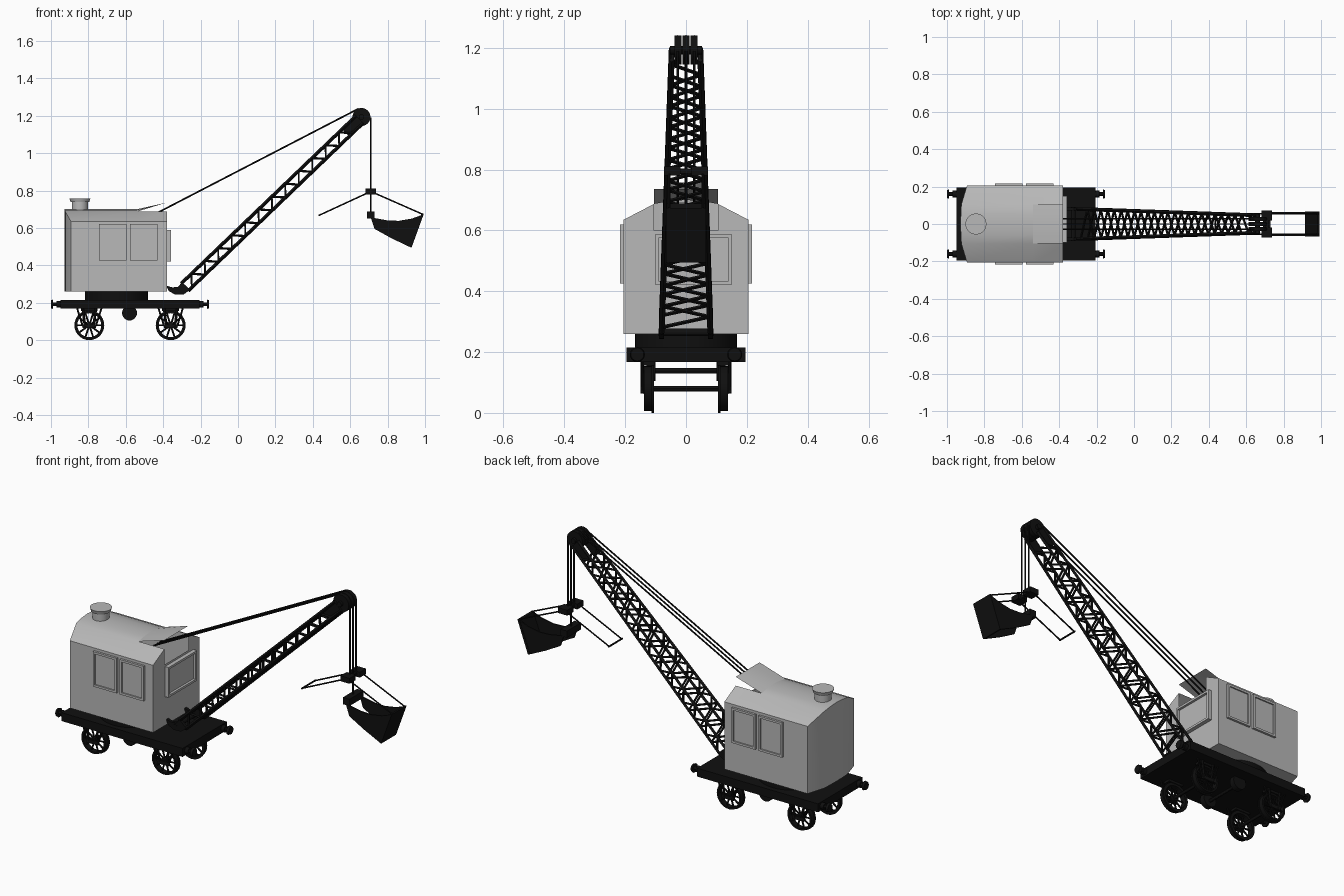
import bpy, bmesh, math
from mathutils import Vector, Matrix

if "Cube" in bpy.data.objects:
    bpy.data.objects.remove(bpy.data.objects["Cube"])


def material(name, rgb):
    m = bpy.data.materials.new(name)
    m.diffuse_color = (*rgb, 1)
    m.use_nodes = True
    m.node_tree.nodes["Principled BSDF"].inputs["Base Color"].default_value = m.diffuse_color
    return m


BLACK = material("black_iron", (0.005, 0.005, 0.005))
GREY = material("cab_grey", (0.48, 0.48, 0.48))


def finish(name, bm, mat, smooth=True, recalc=True):
    if recalc:
        bmesh.ops.recalc_face_normals(bm, faces=bm.faces)
    me = bpy.data.meshes.new(name)
    bm.to_mesh(me)
    bm.free()
    me.materials.append(mat)
    ob = bpy.data.objects.new(name, me)
    bpy.context.collection.objects.link(ob)
    if smooth:
        bpy.ops.object.select_all(action='DESELECT')
        ob.select_set(True)
        bpy.context.view_layer.objects.active = ob
        bpy.ops.object.shade_smooth_by_angle(angle=math.radians(30))
    return ob


def box(bm, x0, x1, y0, y1, z0, z1):
    m = Matrix.Translation(((x0 + x1) / 2, (y0 + y1) / 2, (z0 + z1) / 2))
    bmesh.ops.create_cube(bm, size=1, matrix=m @ Matrix.Diagonal((x1 - x0, y1 - y0, z1 - z0, 1)))


def rod(bm, p, q, r, n=8, r2=None):
    p, q = Vector(p), Vector(q)
    d = q - p
    m = Matrix.Translation((p + q) / 2) @ d.to_track_quat('Z', 'Y').to_matrix().to_4x4()
    bmesh.ops.create_cone(bm, cap_ends=True, segments=n, radius1=r,
                          radius2=r if r2 is None else r2, depth=d.length, matrix=m)


def plate(bm, pts, y0, y1):
    """Extrude an x-z outline from y0 to y1."""
    a = [bm.verts.new((x, y0, z)) for x, z in pts]
    b = [bm.verts.new((x, y1, z)) for x, z in pts]
    bm.faces.new(a)
    bm.faces.new(b[::-1])
    for i in range(len(pts)):
        j = (i + 1) % len(pts)
        bm.faces.new((a[i], a[j], b[j], b[i]))


def ring(bm, cx, cz, ri, ro, y0, y1, n=28):
    prof = [(ri, y0), (ro, y0), (ro, y1), (ri, y1)]
    vs = [[bm.verts.new((cx + r * math.cos(t), y, cz + r * math.sin(t))) for r, y in prof]
          for t in (2 * math.pi * i / n for i in range(n))]
    for i in range(n):
        a, b = vs[i], vs[(i + 1) % n]
        for k in range(4):
            l = (k + 1) % 4
            bm.faces.new((a[k], a[l], b[l], b[k]))


# ---- wagon platform, turntable, buffers
bm = bmesh.new()
box(bm, -0.95, -0.205, -0.195, 0.195, 0.168, 0.215)
finish("platform", bm, BLACK, False)
bm = bmesh.new()
rod(bm, (-0.65, 0, 0.21), (-0.65, 0, 0.262), 0.168, 40)
finish("turntable", bm, BLACK)
bm = bmesh.new()
for y in (-0.16, 0.16):
    for x, s in ((-0.95, -1), (-0.205, 1)):
        rod(bm, (x, y, 0.192), (x + s * 0.02, y, 0.192), 0.018, 16)
        rod(bm, (x, y, 0.192), (x + s * 0.045, y, 0.192), 0.01, 12)
        rod(bm, (x + s * 0.038, y, 0.192), (x + s * 0.05, y, 0.192), 0.025, 20, 0.021)
finish("buffers", bm, BLACK)

# ---- spoked wheels, axles and hangers
for n, x in enumerate((-0.795, -0.36)):
    bm = bmesh.new()
    rod(bm, (x, -0.145, 0.08), (x, 0.145, 0.08), 0.009, 12)
    for s in (-1, 1):
        ring(bm, x, 0.08, 0.064, 0.074, s * 0.112, s * 0.138)
        ring(bm, x, 0.08, 0.064, 0.08, s * 0.106, s * 0.114)
        rod(bm, (x, s * 0.108, 0.08), (x, s * 0.14, 0.08), 0.018, 16)
        for k in range(10):
            t = math.tau * k / 10
            rod(bm, (x, s * 0.124, 0.08),
                (x + 0.066 * math.cos(t), s * 0.124, 0.08 + 0.066 * math.sin(t)), 0.005, 6)
    finish("wheelset_%d" % n, bm, BLACK)
    bm = bmesh.new()
    for s in (-1, 1):
        for k in (-1, 1):
            rod(bm, (x + k * 0.065, s * 0.144, 0.17), (x + k * 0.035, s * 0.144, 0.075), 0.005, 6)
            rod(bm, (x + k * 0.035, s * 0.144, 0.17), (x + k * 0.022, s * 0.144, 0.065), 0.007, 6)
        box(bm, x - 0.036, x + 0.036, s * 0.144 - 0.005, s * 0.144 + 0.005, 0.065, 0.085)
        box(bm, x - 0.045, x + 0.045, s * 0.122 - 0.02, s * 0.122 + 0.02, 0.155, 0.17)
    finish("axle_hanger_%d" % n, bm, BLACK, False)
bm = bmesh.new()
rod(bm, (-0.58, -0.12, 0.138), (-0.58, 0.12, 0.138), 0.009, 12)
for s in (-1, 1):
    rod(bm, (-0.58, s * 0.1, 0.145), (-0.58, s * 0.13, 0.145), 0.04, 24)
finish("brake_shaft", bm, BLACK)

# ---- cab shell: hollow, faceted rear, front cut open under a raised roof flap
ys = [-0.205, -0.105, -0.055, 0, 0.055, 0.105, 0.205]
zt = [0.635, 0.687, 0.696, 0.70, 0.696, 0.687, 0.635]
xr = [-0.893, -0.923, -0.926, -0.927, -0.926, -0.923, -0.893]
XF, XN, ZB = -0.38, -0.54, 0.26
bm = bmesh.new()


def quad(*p):
    bm.faces.new([bm.verts.new(c) for c in p])


for i in range(6):
    a, b, za, zb, ra, rb = ys[i], ys[i + 1], zt[i], zt[i + 1], xr[i], xr[i + 1]
    mid = 0 < i < 5
    quad((ra, a, za), (XN, a, za), (XN, b, zb), (rb, b, zb))            # roof
    if not mid:
        quad((XN, a, za), (XF, a, za), (XF, b, zb), (XN, b, zb))
    quad((ra, a, ZB), (ra, a, za), (rb, b, zb), (rb, b, ZB))            # rear wall
    fa, fb = (0.60, 0.60) if mid else (za, zb)
    quad((XF, a, ZB), (XF, b, ZB), (XF, b, fb), (XF, a, fa))            # front wall
    quad((ra, a, ZB), (rb, b, ZB), (XF, b, ZB), (XF, a, ZB))            # floor
quad((-0.893, -0.205, ZB), (XF, -0.205, ZB), (XF, -0.205, 0.635), (-0.893, -0.205, 0.635))
quad((-0.893, 0.205, ZB), (-0.893, 0.205, 0.635), (XF, 0.205, 0.635), (XF, 0.205, ZB))
bmesh.ops.remove_doubles(bm, verts=bm.verts, dist=1e-4)
finish("cab", bm, GREY)
bm = bmesh.new()
for i in range(1, 5):
    quad((XN, ys[i], zt[i]), (XF, ys[i], 0.736), (XF, ys[i + 1], 0.736), (XN, ys[i + 1], zt[i + 1]))
bmesh.ops.remove_doubles(bm, verts=bm.verts, dist=1e-4)
finish("roof_flap", bm, GREY, recalc=False)

# ---- chimney
bm = bmesh.new()
rod(bm, (-0.845, 0, 0.69), (-0.845, 0, 0.745), 0.043, 28)
rod(bm, (-0.845, 0, 0.738), (-0.845, 0, 0.757), 0.05, 28, 0.056)
finish("chimney", bm, GREY)


# ---- windows: raised frame with a recessed pane
def window(name, origin, u, n, w, h, d):
    bm = bmesh.new()
    o, u, n, z = Vector(origin), Vector(u), Vector(n), Vector((0, 0, 1))
    loops = []
    for inset, depth in ((0, 0), (0, d), (0.012, d), (0.012, d * 0.4)):
        loops.append([bm.verts.new(o + u * a + z * b + n * depth) for a, b in
                      ((inset, inset), (w - inset, inset), (w - inset, h - inset), (inset, h - inset))])
    for p, q in zip(loops, loops[1:]):
        for k in range(4):
            bm.faces.new((p[k], p[(k + 1) % 4], q[(k + 1) % 4], q[k]))
    bm.faces.new(loops[-1])
    finish(name, bm, GREY, False)


for s, side in ((-1, "front"), (1, "back")):
    for k, x in enumerate((-0.743, -0.577)):
        window("window_%s_%d" % (side, k), (x, s * 0.205, 0.425), (1, 0, 0), (0, s, 0), 0.146, 0.195, 0.012)
window("window_boom_side", (XF, -0.1, 0.42), (0, 1, 0), (1, 0, 0), 0.25, 0.168, 0.022)

# ---- lattice boom
A, B = Vector((-0.285, 0, 0.283)), Vector((0.65, 0, 1.18))
up = Vector((-(B - A).z, 0, (B - A).x)).normalized() * 0.027


def chord(t, s, k):
    return A.lerp(B, t) + up * k + Vector((0, s * (0.08 + (0.047 - 0.08) * t), 0))


bm = bmesh.new()
for s in (-1, 1):
    for k in (-1, 1):
        rod(bm, chord(0, s, k), chord(1, s, k), 0.0095, 4)
finish("boom_chords", bm, BLACK, False)
bm = bmesh.new()
N = 24
for i in range(N):
    t0, t1, f = 0.02 + 0.92 * i / N, 0.02 + 0.92 * (i + 1) / N, 1 if i % 2 else -1
    for s in (-1, 1):
        rod(bm, chord(t0, s, f), chord(t1, s, -f), 0.006, 4)
        rod(bm, chord(t0, f, s), chord(t1, -f, s), 0.006, 4)
finish("boom_lattice", bm, BLACK, False)
bm = bmesh.new()
for s in (-1, 1):
    plate(bm, [(-0.385, 0.292), (-0.37, 0.262), (-0.335, 0.243), (-0.29, 0.245), (-0.255, 0.27),
               (-0.30, 0.31), (-0.32, 0.285), (-0.35, 0.282)], s * 0.072, s * 0.088)
    head = [chord(0.92, 0, 1), chord(1, 0, 1), chord(1, 0, -1), chord(0.92, 0, -1)]
    plate(bm, [(v.x, v.z) for v in head], s * 0.04, s * 0.05)
rod(bm, (-0.325, -0.09, 0.265), (-0.325, 0.09, 0.265), 0.012, 12)
finish("boom_foot_and_head", bm, BLACK, False)

# ---- head sheaves
bm = bmesh.new()
rod(bm, (0.66, -0.052, 1.193), (0.66, 0.052, 1.193), 0.014, 12)
for y in (-0.026, 0, 0.026):
    rod(bm, (0.66, y - 0.011, 1.193), (0.66, y + 0.011, 1.193), 0.048, 28)
finish("head_sheaves", bm, BLACK)

# ---- ropes
bm = bmesh.new()
for y in (-0.027, 0, 0.027):
    rod(bm, (-0.50, y, 0.645), (0.645, y, 1.238), 0.0045, 6)
    rod(bm, (0.709, y, 1.19), (0.709, y, 0.67 if y == 0 else 0.79), 0.0045, 6)
finish("ropes", bm, BLACK)

# ---- grab: spreader blocks, arms and half bucket
bm = bmesh.new()
for s in (-1, 1):
    box(bm, 0.682, 0.738, s * 0.045 - 0.027, s * 0.045 + 0.027, 0.78, 0.81)
    rod(bm, (0.71, s * 0.055, 0.795), (0.99, s * 0.055, 0.672), 0.004, 6)
    rod(bm, (0.71, s * 0.055, 0.795), (0.435, s * 0.055, 0.668), 0.004, 6)
box(bm, 0.70, 0.72, -0.06, 0.06, 0.787, 0.803)
box(bm, 0.69, 0.73, -0.062, 0.062, 0.65, 0.688)
rod(bm, (0.435, -0.06, 0.668), (0.435, 0.06, 0.668), 0.005, 6)
finish("grab_spreader", bm, BLACK, False)
bm = bmesh.new()
for s in (-1, 1):
    plate(bm, [(0.71, 0.655), (0.735, 0.652), (0.80, 0.64), (0.86, 0.638), (0.93, 0.65), (0.99, 0.672),
               (0.925, 0.495), (0.82, 0.545), (0.73, 0.595)], s * 0.057, s * 0.064)
plate(bm, [(0.98, 0.672), (0.993, 0.674), (0.928, 0.495), (0.915, 0.50)], -0.066, 0.066)
finish("grab_bucket", bm, BLACK, False)
